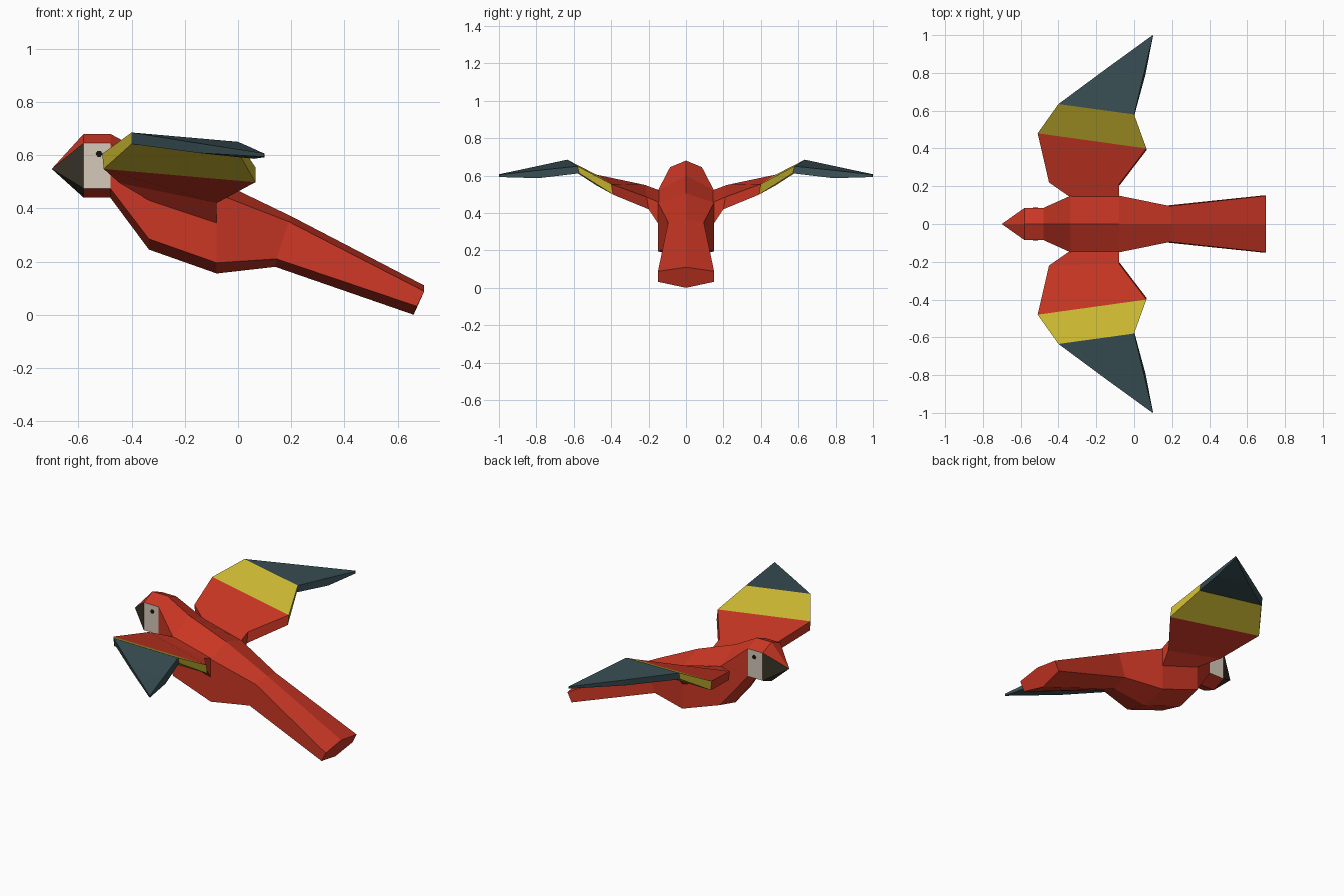
import bpy, bmesh
from mathutils import Vector

if "Cube" in bpy.data.objects:
    bpy.data.objects.remove(bpy.data.objects["Cube"])


def material(name, rgb):
    m = bpy.data.materials.new(name)
    m.diffuse_color = (*rgb, 1)
    m.use_nodes = True
    m.node_tree.nodes["Principled BSDF"].inputs["Base Color"].default_value = m.diffuse_color
    return m


RED = material("red", (0.60, 0.038, 0.018))
YELLOW = material("yellow", (0.58, 0.46, 0.03))
SLATE = material("slate", (0.04, 0.077, 0.088))
CREAM = material("cream", (0.66, 0.58, 0.48))
DARK = material("dark_brown", (0.042, 0.035, 0.022))
BLACK = material("black", (0.008, 0.007, 0.006))


def loft(name, rings, mats, rule):
    """Skin a list of equal rings, cap both ends, colour by rule(face)."""
    bm = bmesh.new()
    rows = [[bm.verts.new(p) for p in ring] for ring in rings]
    n = len(rows[0])
    for a, b in zip(rows, rows[1:]):
        for i in range(n):
            j = (i + 1) % n
            bm.faces.new((a[i], a[j], b[j], b[i]))
    bm.faces.new(rows[0])
    bm.faces.new(rows[-1])
    bmesh.ops.remove_doubles(bm, verts=bm.verts, dist=1e-4)
    bmesh.ops.recalc_face_normals(bm, faces=bm.faces)
    for f in bm.faces:
        f.material_index = rule(f)
    me = bpy.data.meshes.new(name)
    bm.to_mesh(me)
    bm.free()
    for m in mats:
        me.materials.append(m)
    ob = bpy.data.objects.new(name, me)
    bpy.context.collection.objects.link(ob)
    return ob


def hexagon(w, top, side_top, side_low, low):
    """Six-sided body section; each corner is given as (x, z)."""
    return [(top[0], 0, top[1]), (side_top[0], w, side_top[1]),
            (side_low[0], w, side_low[1]), (low[0], 0, low[1]),
            (side_low[0], -w, side_low[1]), (side_top[0], -w, side_top[1])]


def upright(x, w, *zs):
    return hexagon(w, *[(x, z) for z in zs])


# Body, head and tail in one skin, with pale cheeks on the head sides
head = upright(-0.58, 0.085, 0.68, 0.645, 0.475, 0.44)
body = [head,
        upright(-0.48, 0.085, 0.68, 0.645, 0.475, 0.44),
        upright(-0.335, 0.15, 0.60, 0.52, 0.285, 0.245),
        upright(-0.08, 0.15, 0.505, 0.455, 0.195, 0.155),
        hexagon(0.095, (0.20, 0.37), (0.19, 0.35), (0.145, 0.21), (0.14, 0.18)),
        hexagon(0.15, (0.70, 0.11), (0.70, 0.088), (0.672, 0.032), (0.66, 0.0))]
loft("body", body, [RED, CREAM],
     lambda f: int(f.calc_center_median().x < -0.5 and abs(f.normal.y) > 0.97))

# Beak: red brow on top, dark elsewhere
loft("beak", [head, [(-0.70, 0, 0.548)] * 6], [DARK, RED],
     lambda f: int(f.normal.z > 0.3))

# Wing sections: leading top, trailing top, trailing underside, leading underside
WING = [
    [(-0.335, 0.14, 0.52), (-0.08, 0.14, 0.455), (-0.08, 0.15, 0.345), (-0.335, 0.15, 0.43)],
    [(-0.45, 0.22, 0.55), (-0.08, 0.21, 0.485), (-0.08, 0.20, 0.42), (-0.445, 0.22, 0.495)],
    [(-0.51, 0.48, 0.605), (0.065, 0.40, 0.555), (0.065, 0.39, 0.498), (-0.505, 0.48, 0.548)],
    [(-0.40, 0.635, 0.685), (0.0, 0.58, 0.65), (0.0, 0.57, 0.612), (-0.40, 0.625, 0.642)],
    [(-0.15, 0.82, 0.645), (0.05, 0.79, 0.628), (0.06, 0.79, 0.586), (-0.15, 0.81, 0.608)],
    [(0.098, 1.0, 0.607), (0.10, 0.995, 0.605), (0.10, 0.995, 0.592), (0.098, 1.0, 0.594)],
]


def wing_colour(f):
    # bands follow the slanted seams between wing sections
    c = f.calc_center_median()
    seam = abs(c.y) + 0.14 * c.x
    return 0 if seam < 0.405 else 1 if seam < 0.575 else 2


def eye_ring(s, y):
    pts = [(1, 0), (0.5, 0.87), (-0.5, 0.87), (-1, 0), (-0.5, -0.87), (0.5, -0.87)]
    return [(-0.522 + 0.013 * a, s * y, 0.605 + 0.013 * b) for a, b in pts]


for side, s in (("left", 1), ("right", -1)):
    rings = [[Vector((x, s * y, z)) for x, y, z in r] for r in WING]
    loft(side + "_wing", rings, [RED, YELLOW, SLATE], wing_colour)
    # Eye plate on the cheek
    loft(side + "_eye", [eye_ring(s, 0.082), eye_ring(s, 0.088)], [BLACK], lambda f: 0)
